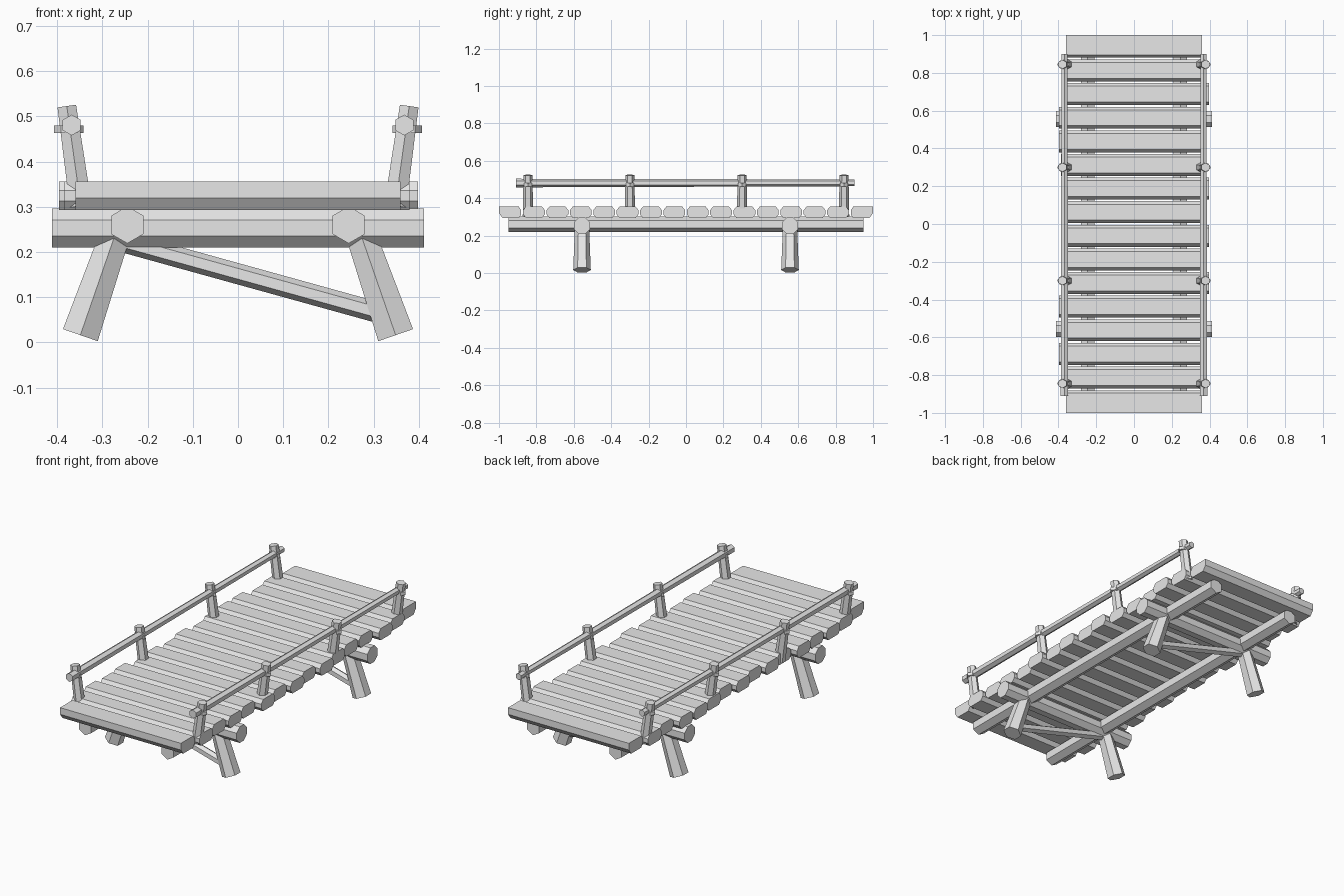
import bpy, bmesh, math, random
from mathutils import Vector

random.seed(4)
cube = bpy.data.objects.get("Cube")
if cube:
    bpy.data.objects.remove(cube, do_unlink=True)

wood = bpy.data.materials.new("plain_grey")
wood.use_nodes = True
grey = (0.8, 0.8, 0.8, 1)
wood.diffuse_color = grey
wood.node_tree.nodes["Principled BSDF"].inputs["Base Color"].default_value = grey

X, Y, Z = Vector((1, 0, 0)), Vector((0, 1, 0)), Vector((0, 0, 1))


def loft(name, ring_a, ring_b):
    """Flat-faced solid between two matching outlines."""
    bm = bmesh.new()
    a = [bm.verts.new(p) for p in ring_a]
    b = [bm.verts.new(p) for p in ring_b]
    n = len(a)
    bm.faces.new(a)
    bm.faces.new(b)
    for i in range(n):
        j = (i + 1) % n
        bm.faces.new((a[i], a[j], b[j], b[i]))
    bmesh.ops.recalc_face_normals(bm, faces=bm.faces)
    mesh = bpy.data.meshes.new(name)
    bm.to_mesh(mesh)
    bm.free()
    mesh.materials.append(wood)
    obj = bpy.data.objects.new(name, mesh)
    bpy.context.collection.objects.link(obj)
    return obj


def log(name, start, end, r0, r1, up, sides=6, turn=0.0, squash=1.0):
    """Faceted log; its first edge points along 'up' when turn is zero."""
    start, end = Vector(start), Vector(end)
    axis = (end - start).normalized()
    u = (up - axis * up.dot(axis)).normalized()
    v = axis.cross(u)

    def ring(c, r):
        angles = [turn + math.tau * k / sides for k in range(sides)]
        return [c + u * math.cos(t) * r * squash + v * math.sin(t) * r for t in angles]
    return loft(name, ring(start, r0), ring(end, r1))


# Deck planks: chamfered section, slightly uneven lengths
COUNT, PITCH = 16, 0.125
BOTTOM, TOP = 0.293, 0.356
to_left, to_right = (5, 7, 9, 13), (2, 4, 11, 12)
for i in range(COUNT):
    y = (i - (COUNT - 1) / 2) * PITCH
    h, cy, cz = 0.058, 0.016, 0.02
    if i in (0, COUNT - 1):
        # End planks keep a square upper outer edge
        s = -1 if i == 0 else 1
        h = PITCH / 2
        section = [(h, TOP), (h, 0.32), (h - 0.02, BOTTOM), (0.02 - h, BOTTOM),
                   (0.006 - h, 0.313), (0.006 - h, 0.336), (0.02 - h, TOP)]
        section = [(y + s * a, z) for a, z in section]
        x0, x1 = -0.36, 0.36
    else:
        section = [(y - h + cy, TOP), (y + h - cy, TOP), (y + h, TOP - cz), (y + h, BOTTOM + cz),
                   (y + h - cy, BOTTOM), (y - h + cy, BOTTOM), (y - h, BOTTOM + cz), (y - h, TOP - cz)]
        shift = 0.016 if i in to_left else -0.014 if i in to_right else random.uniform(-0.005, 0.005)
        x0, x1 = shift - 0.382, shift + 0.382
    loft(f"deck_plank_{i + 1}", [(x0, a, z) for a, z in section], [(x1, a, z) for a, z in section])

# Trestles: cross beam, splayed legs and a diagonal brace
for end, y in (("front", -0.556), ("back", 0.556)):
    log(f"{end}_cross_beam", (-0.412, y, 0.253), (0.412, y, 0.253), 0.047, 0.047, Z, 8, math.pi / 8)
    log(f"{end}_brace", (-0.25, y, 0.221), (0.31, y, 0.066), 0.023, 0.023, Z)
    for side, s in (("left", 1), ("right", -1)):
        log(f"{end}_{side}_leg", (s * 0.349, y, 0.016), (s * 0.268, y, 0.25), 0.047, 0.038, Y)

for side, s in (("left", 1), ("right", -1)):
    # Long beam under the deck
    log(f"{side}_long_beam", (s * 0.245, -0.95, 0.26), (s * 0.245, 0.95, 0.26), 0.041, 0.041, Z)
    # Handrail with leaning posts and collars
    log(f"{side}_handrail", (s * 0.368, -0.91, 0.481), (s * 0.368, 0.9, 0.482), 0.023, 0.018, Z)
    for k, y in enumerate((-0.845, -0.3, 0.3, 0.845)):
        log(f"{side}_post_{k + 1}", (s * 0.348, y, 0.302), (s * 0.379, y, 0.523), 0.028, 0.024, Y)
        log(f"{side}_post_collar_{k + 1}", (s * 0.375, y, 0.463), (s * 0.375, y, 0.48),
            0.025, 0.025, X, 6, 0, 1.3)
